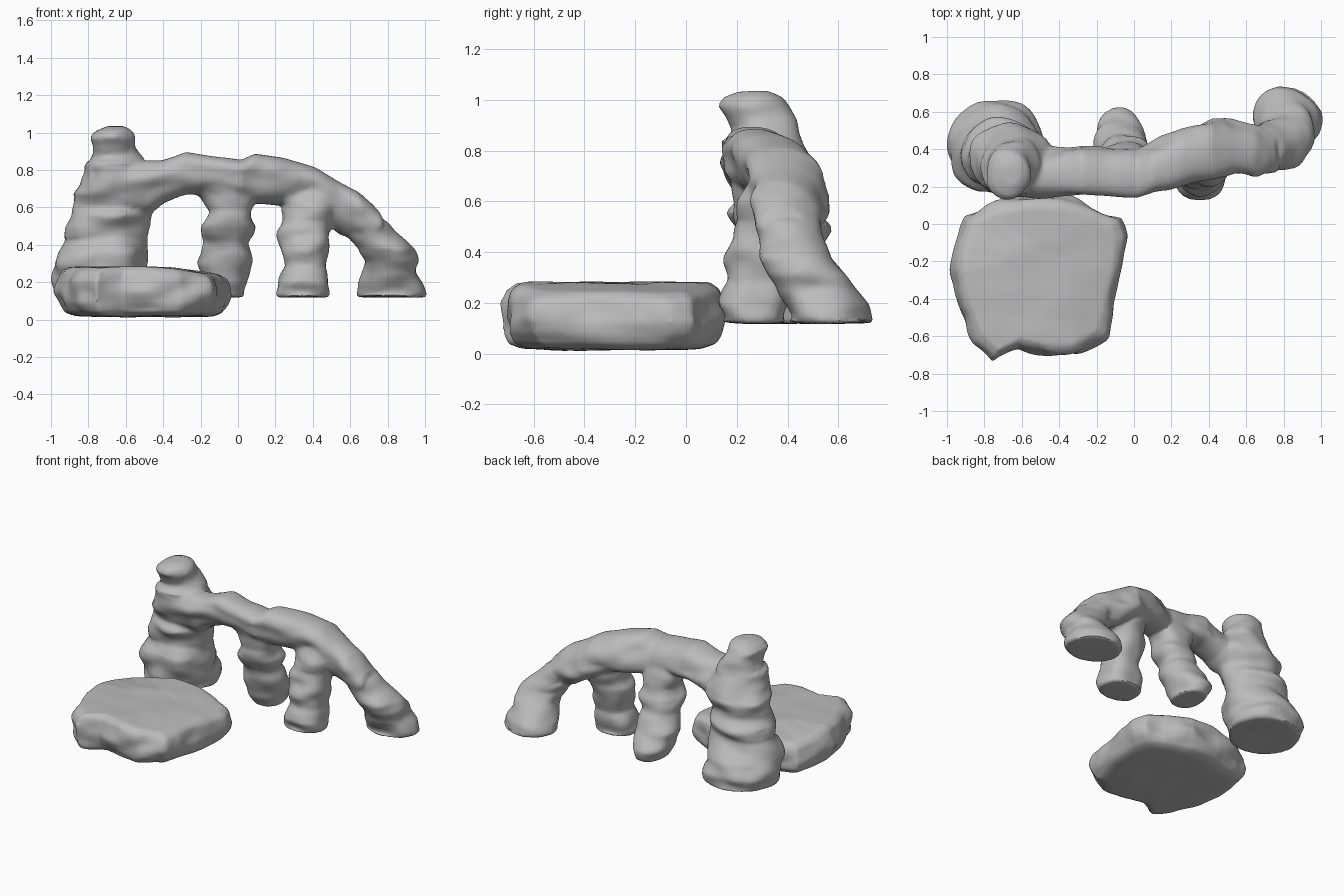
import bpy, bmesh, math
from mathutils import Vector, noise

cube = bpy.data.objects.get("Cube")
if cube:
    bpy.data.objects.remove(cube, do_unlink=True)

stone = bpy.data.materials.new("grey stone")
stone.use_nodes = True
stone.diffuse_color = (0.5, 0.5, 0.5, 1)
stone.node_tree.nodes["Principled BSDF"].inputs["Base Color"].default_value = (0.5, 0.5, 0.5, 1)

SIDES = 32


def loft(bm, rings):
    """Skin a list of equal vertex loops and cap both ends."""
    loops = [[bm.verts.new(p) for p in ring] for ring in rings]
    for a, b in zip(loops, loops[1:]):
        for i in range(len(a)):
            j = (i + 1) % len(a)
            bm.faces.new((a[i], a[j], b[j], b[i]))
    bm.faces.new(loops[0][::-1])
    bm.faces.new(loops[-1])


def oval(a0, a1, b0, b1, power):
    """Closed loop filling a rectangle; a power below one makes it boxier."""
    pts = []
    for i in range(SIDES):
        t = math.tau * i / SIDES
        c, s = math.cos(t), math.sin(t)
        u, v = math.copysign(abs(c) ** power, c), math.copysign(abs(s) ** power, s)
        pts.append(((a0 + a1) / 2 + (a1 - a0) / 2 * u, (b0 + b1) / 2 + (b1 - b0) / 2 * v))
    return pts


def column(bm, sections, power=0.9):
    """Each section is height, x min, x max, y min, y max."""
    loft(bm, [[(x, y, z) for x, y in oval(*box, power)] for z, *box in sections])


def beam(bm, sections, power=0.85):
    """Each section is x, y min, y max, z min, z max; the crest leans forward."""
    rings = []
    for x, *box in sections:
        mid = (box[2] + box[3]) / 2
        rings.append([(x, y - 0.25 * (z - mid), z) for y, z in oval(*box, power)])
    loft(bm, rings)


def finish(name, bm, voxel, smooth, rough):
    """Fuse the overlapping volumes, soften them and weather the surface."""
    bmesh.ops.recalc_face_normals(bm, faces=bm.faces)
    mesh = bpy.data.meshes.new(name)
    bm.to_mesh(mesh)
    bm.free()
    obj = bpy.data.objects.new(name, mesh)
    bpy.context.collection.objects.link(obj)
    bpy.ops.object.select_all(action='DESELECT')
    obj.select_set(True)
    bpy.context.view_layer.objects.active = obj
    fuse = obj.modifiers.new("fuse", 'REMESH')
    fuse.mode = 'VOXEL'
    fuse.voxel_size = voxel
    soft = obj.modifiers.new("soften", 'SMOOTH')
    soft.iterations = smooth
    for m in ("fuse", "soften"):
        bpy.ops.object.modifier_apply(modifier=m)
    normals = [v.normal.copy() for v in obj.data.vertices]
    for v, n in zip(obj.data.vertices, normals):
        p = v.co
        lump = noise.noise(Vector((p.x * 6, p.y * 6, p.z * 10)))
        v.co = p + n * rough * lump * (1 - 0.8 * abs(n.z))
    obj.data.materials.clear()
    obj.data.materials.append(stone)
    bpy.ops.object.shade_smooth_by_angle(angle=math.radians(50))


# Flat boulder: irregular outline, undercut base, top falling to the far corners
outline = [(-.97, -.25), (-.96, -.1), (-.91, .05), (-.8, .1), (-.6, .145), (-.38, .145),
           (-.2, .09), (-.07, .03), (-.04, -.06), (-.06, -.22), (-.11, -.45), (-.14, -.61),
           (-.3, -.7), (-.45, -.71), (-.62, -.655), (-.76, -.74), (-.86, -.64), (-.93, -.46)]
cx, cy = -.5, -.28
layers = [(.015, .5), (.02, .8), (.04, .91), (.09, .98), (.15, 1.0), (.21, .985),
          (.255, .95), (.28, .87), (.283, .4)]
bm = bmesh.new()
rings = []
for z, s in layers:
    ring = []
    for x, y in outline:
        px, py = cx + (x - cx) * s, cy + (y - cy) * s
        drop = .14 * max(0, px + .4) + .25 * max(0, py - px - .7)
        ring.append((px, py, z - drop * z / .28))
    rings.append(ring)
loft(bm, rings)
finish("boulder", bm, .014, 4, .03)

# Arch: stepped tower, three legs and the sloping span, fused together
bm = bmesh.new()
column(bm, [
    (.12, -.97, -.5, .19, .66), (.2, -.99, -.49, .18, .67), (.29, -.99, -.49, .16, .64),
    (.36, -.96, -.49, .16, .58), (.43, -.91, -.5, .2, .55), (.5, -.93, -.47, .19, .56),
    (.56, -.89, -.46, .17, .52), (.6, -.88, -.46, .2, .51), (.67, -.89, -.44, .16, .54),
    (.72, -.84, -.45, .15, .52), (.78, -.82, -.46, .14, .48), (.84, -.81, -.5, .13, .45)], 1)
column(bm, [
    (.75, -.8, -.48, .15, .46), (.83, -.79, -.5, .14, .46), (.88, -.77, -.52, .18, .44),
    (.93, -.78, -.54, .16, .43), (.975, -.8, -.55, .13, .41), (1.01, -.76, -.57, .15, .38),
    (1.035, -.7, -.61, .2, .32)])
column(bm, [
    (.12, -.16, .03, .34, .6), (.2, -.2, .05, .3, .61), (.3, -.22, .07, .27, .56),
    (.35, -.2, .07, .25, .52), (.42, -.18, .06, .24, .48), (.5, -.2, .09, .2, .47),
    (.58, -.16, .07, .2, .44), (.64, -.19, .09, .18, .42), (.73, -.26, .14, .17, .4)])
column(bm, [
    (.12, .21, .48, .14, .4), (.2, .21, .49, .13, .41), (.28, .24, .47, .17, .4),
    (.36, .23, .49, .15, .43), (.42, .22, .49, .16, .44), (.48, .21, .5, .18, .46),
    (.53, .23, .5, .21, .47), (.6, .25, .53, .21, .5), (.69, .18, .54, .24, .51)])
column(bm, [
    (.12, .64, 1.0, .4, .74), (.19, .64, .99, .39, .72), (.26, .67, .95, .36, .66),
    (.31, .68, .96, .32, .63), (.38, .65, .94, .29, .58), (.44, .58, .88, .29, .56),
    (.53, .54, .79, .29, .52)], 1)
beam(bm, [
    (-.8, .2, .4, .66, .82), (-.62, .15, .42, .56, .85), (-.48, .16, .4, .56, .85),
    (-.41, .16, .4, .62, .85), (-.28, .16, .42, .67, .895), (-.12, .15, .4, .67, .87),
    (.02, .14, .4, .64, .85), (.09, .16, .43, .62, .89), (.25, .21, .5, .61, .865),
    (.42, .25, .56, .55, .81), (.54, .27, .535, .45, .74), (.65, .26, .52, .42, .68),
    (.76, .3, .5, .38, .57)])
finish("stone_arch", bm, .014, 4, .03)
